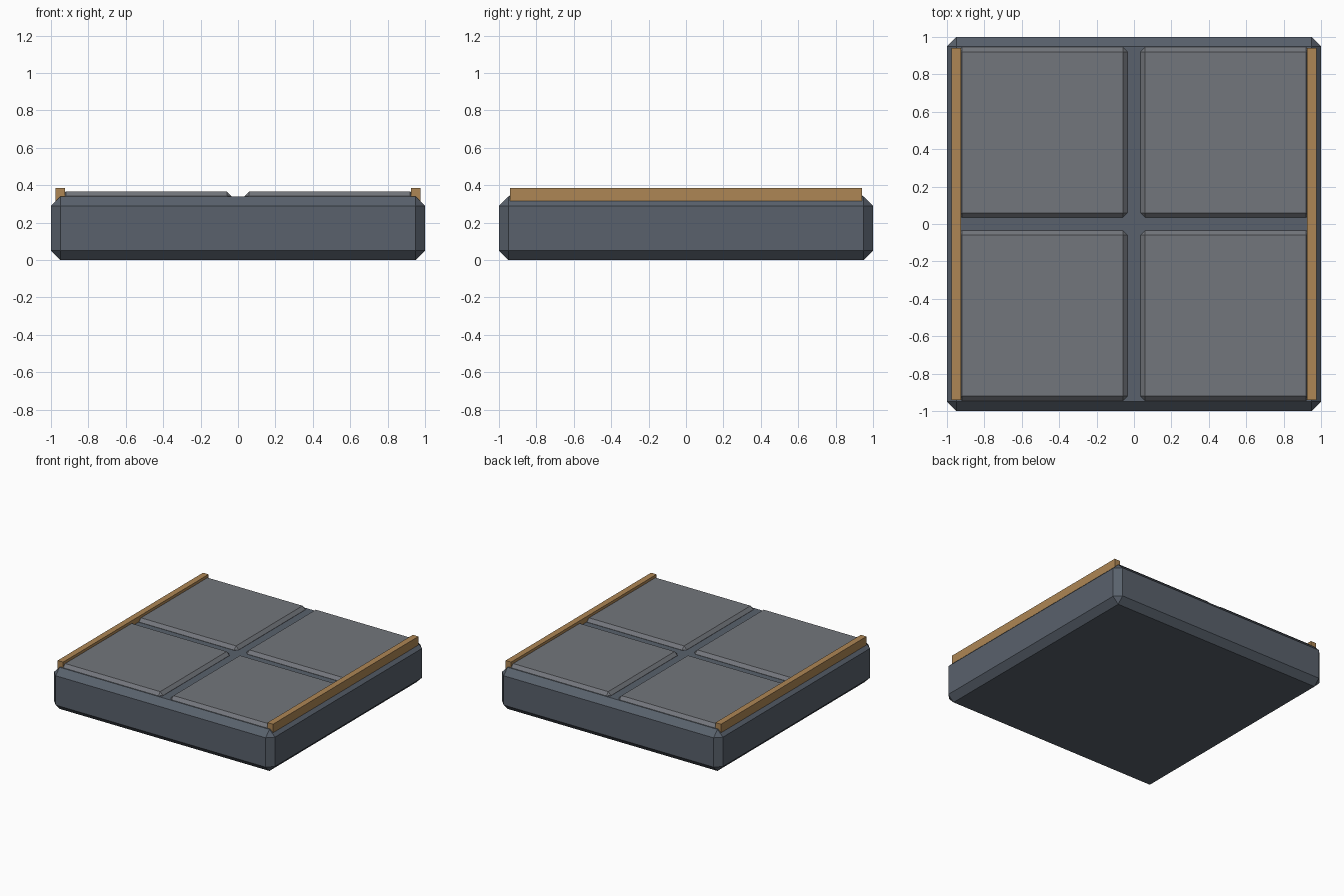
import bpy, bmesh

if "Cube" in bpy.data.objects:
    bpy.data.objects.remove(bpy.data.objects["Cube"])


def material(name, rgb):
    mat = bpy.data.materials.new(name)
    mat.diffuse_color = (*rgb, 1.0)
    mat.use_nodes = True
    mat.node_tree.nodes["Principled BSDF"].inputs["Base Color"].default_value = mat.diffuse_color
    return mat


def box(name, center, size, mat, chamfer=0.0):
    """Box with an optional flat chamfer on every edge."""
    mesh = bpy.data.meshes.new(name)
    bm = bmesh.new()
    bmesh.ops.create_cube(bm, size=1.0)
    bmesh.ops.scale(bm, vec=size, verts=bm.verts)
    if chamfer:
        bmesh.ops.bevel(bm, geom=bm.edges[:], offset=chamfer, segments=1,
                        profile=0.5, affect='EDGES')
    bm.to_mesh(mesh)
    bm.free()
    mesh.materials.append(mat)
    obj = bpy.data.objects.new(name, mesh)
    obj.location = center
    bpy.context.collection.objects.link(obj)
    return obj


slab_mat = material("slab_blue_grey", (0.10, 0.12, 0.15))
panel_mat = material("panel_grey", (0.17, 0.18, 0.20))
rail_mat = material("rail_bronze", (0.42, 0.24, 0.09))

# Chamfered floor slab
box("floor_slab", (0, 0, 0.17), (2, 2, 0.34), slab_mat, 0.05)

# Four raised panels separated by a cross-shaped groove
for sx, side in ((-1, "left"), (1, "right")):
    for sy, end in ((-1, "front"), (1, "back")):
        box(f"panel_{end}_{side}", (sx * 0.49, sy * 0.49, 0.34),
            (0.91, 0.91, 0.054), panel_mat, 0.025)

    # Edge rail along each side
    box(f"edge_rail_{side}", (sx * 0.95, 0, 0.35), (0.05, 1.88, 0.07), rail_mat)
